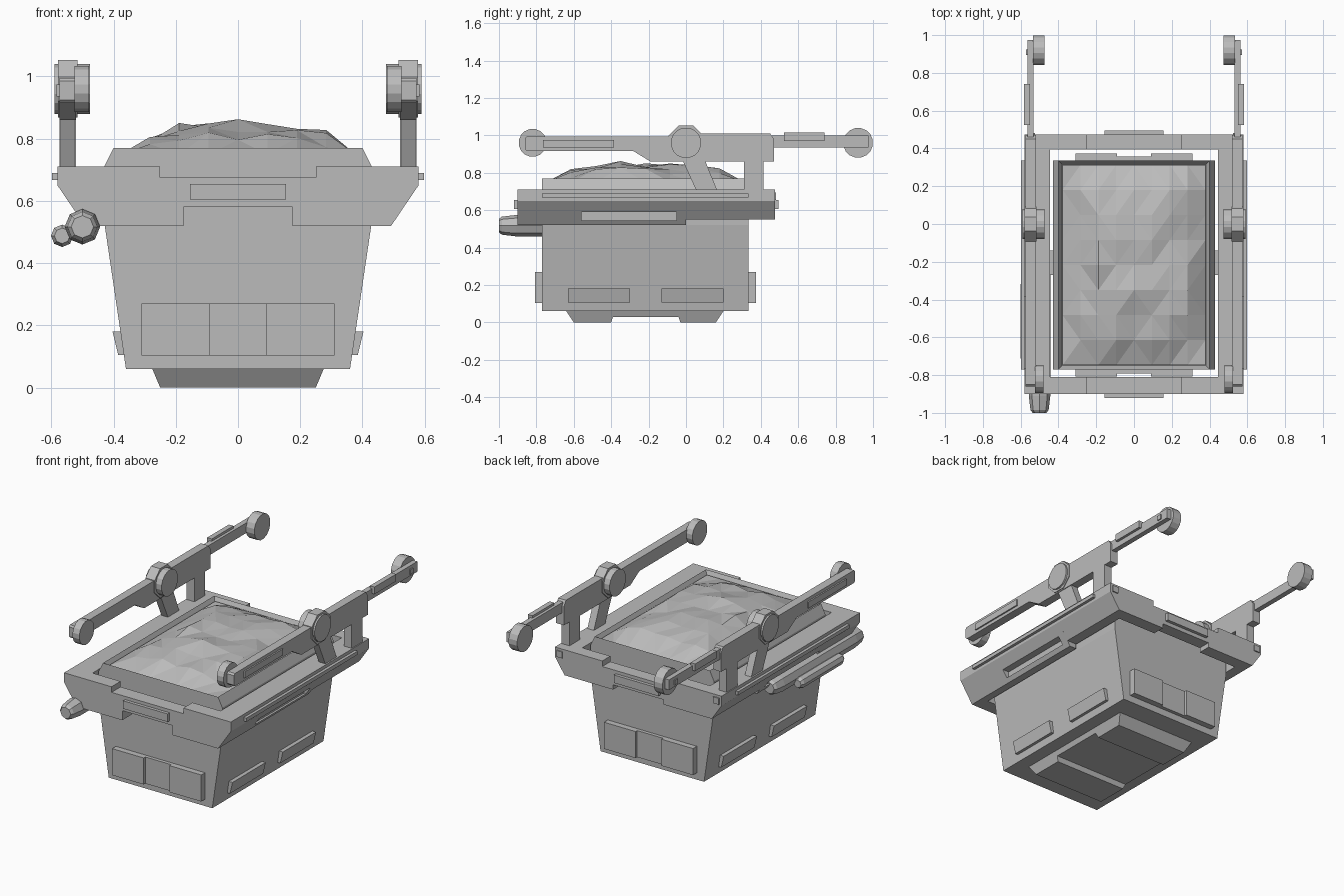
import bpy, bmesh, math, random

if "Cube" in bpy.data.objects:
    bpy.data.objects.remove(bpy.data.objects["Cube"], do_unlink=True)

grey = bpy.data.materials.new("plain_grey")
GREY = (0.5, 0.5, 0.5, 1)
grey.diffuse_color = GREY
grey.use_nodes = True
grey.node_tree.nodes["Principled BSDF"].inputs["Base Color"].default_value = GREY


def finish(name, bm):
    bmesh.ops.recalc_face_normals(bm, faces=bm.faces)
    mesh = bpy.data.meshes.new(name)
    bm.to_mesh(mesh)
    bm.free()
    mesh.materials.append(grey)
    ob = bpy.data.objects.new(name, mesh)
    bpy.context.collection.objects.link(ob)
    return ob


def prism_mesh(pts, axis, a, b):
    """Outline in (x, z) swept along y, or in (y, z) swept along x."""
    place = (lambda p, t: (t, p[0], p[1])) if axis == "x" else (lambda p, t: (p[0], t, p[1]))
    bm = bmesh.new()
    rings = [[bm.verts.new(place(p, t)) for p in pts] for t in (a, b)]
    bm.faces.new(rings[0])
    bm.faces.new(rings[1][::-1])
    n = len(pts)
    for i in range(n):
        j = (i + 1) % n
        bm.faces.new((rings[0][i], rings[0][j], rings[1][j], rings[1][i]))
    return bm


def prism(name, pts, axis, a, b):
    return finish(name, prism_mesh(pts, axis, a, b))


def box(name, x, y, z):
    return prism(name, [(x[0], z[0]), (x[1], z[0]), (x[1], z[1]), (x[0], z[1])], "y", *y)


def flip(pts, s):
    return [(s * x, z) for x, z in pts]


def mirrored(pts):
    return pts + [(-x, z) for x, z in reversed(pts)]


def disc(name, y, z, r, sides, a, b):
    step = math.tau / sides
    ring = [(y + r * math.cos((i + .5) * step), z + r * math.sin((i + .5) * step)) for i in range(sides)]
    return prism(name, ring, "x", a, b)


def pipe(name, x, z, profile, sides=8):
    bm = bmesh.new()
    step = math.tau / sides
    rings = [[bm.verts.new((x + r * math.cos(i * step), y, z + r * math.sin(i * step)))
              for i in range(sides)] for y, r in profile]
    for lo, hi in zip(rings, rings[1:]):
        for i in range(sides):
            j = (i + 1) % sides
            bm.faces.new((lo[i], lo[j], hi[j], hi[i]))
    bm.faces.new(rings[0])
    bm.faces.new(rings[-1])
    return finish(name, bm)


# Tub with a thin lip and a sunken top
bm = prism_mesh(mirrored([(.36, .06), (.428, .52), (.43, .71), (.40, .77)]), "y", -.77, .335)
bmesh.ops.recalc_face_normals(bm, faces=bm.faces)
top = [f for f in bm.faces if f.normal.z > .9]
bmesh.ops.inset_region(bm, faces=top, thickness=.02, use_even_offset=True)
for v in top[0].verts:
    v.co.z -= .04
finish("tub", bm)

# Heaped rubble filling the tub
random.seed(7)
N = 8
bm = bmesh.new()
bmesh.ops.create_grid(bm, x_segments=N, y_segments=N, size=1)
for v in bm.verts:
    u, w = v.co.x, v.co.y
    edge = max(abs(u), abs(w)) > .99
    dome = (1 - abs(u) ** 3.5) * (1 - abs(w) ** 4)
    z = .75 if edge else .755 + .098 * dome + random.uniform(-.028, .012)
    v.co = (.378 * u, -.2175 + .53 * w, z)
for f in bm.faces[:]:
    a, b, c, d = f.verts
    ends = (a, c) if random.random() < .5 else (b, d)
    bmesh.utils.face_split(f, *ends)
rubble = finish("rubble", bm)
if rubble.data.polygons[0].normal.z < 0:
    rubble.data.flip_normals()

# Tapered base with a shallow channel across the middle
bm = prism_mesh([(-.64, .06), (-.6, 0), (-.4, 0), (-.39, .03), (-.04, .03),
                 (-.03, 0), (.16, 0), (.2, .06)], "x", -1, 1)
for v in bm.verts:
    v.co.x *= .25 + .42 * v.co.z
finish("base", bm)

# End bars of the frame, with their plates and the panels on the tub ends
bar = [(.25, .675), (.25, .71), (.58, .71), (.58, .65), (.492, .52), (.175, .52), (.175, .58)]
back_bar = [(.25, .675), (.25, .71), (.58, .71), (.58, .65), (.512, .55), (.175, .55), (.175, .58)]
for end, s, face, thick, wall, outline in (("front", -1, -.9, .09, -.77, bar),
                                           ("back", 1, .475, .08, .335, back_bar)):
    prism(end + "_frame_bar", mirrored(outline), "y", face, face - s * thick)
    box(end + "_frame_plate", (-.155, .155), (face, face + s * .02), (.605, .655))
    for x in (-.2, 0, .2):
        half, depth = (.09, .022) if x == 0 else (.11, .038)
        box(end + "_panel", (x - half, x + half), (wall - s * .01, wall + s * depth), (.103, .27))

rail = [(.445, .71), (.58, .71), (.58, .65), (.492, .52), (.445, .52)]
rail_back = [(.445, .71), (.58, .71), (.58, .65), (.512, .55), (.445, .55)]
arm = [(-.86, .925), (-.85, .915), (-.28, .915), (-.19, .86), (.31, .86), (.31, .71), (.415, .71),
       (.415, .86), (.47, .86), (.47, .98), (.45, 1.01), (.09, 1.01), (-.09, .995), (-.85, .995), (-.86, .985)]
brace = [(-.02, .87), (.053, .71), (.165, .71), (.1, .87)]
tray = [(.35, .105), (.385, .105), (.403, .18), (.36, .18)]

for side, s in (("left", 1), ("right", -1)):
    # Side rail with a slot cut in its sloping underside
    front_rail = prism(side + "_rail_front", flip(rail, s), "y", -.81, 0)
    cutter = box("slot_cutter", sorted((s * .495, s * .65)), (-.56, -.05), (.545, .59))
    mod = front_rail.modifiers.new("slot", "BOOLEAN")
    mod.operation, mod.solver, mod.object = "DIFFERENCE", "EXACT", cutter
    bpy.context.view_layer.objects.active = front_rail
    bpy.ops.object.modifier_apply(modifier=mod.name)
    bpy.data.objects.remove(cutter, do_unlink=True)
    prism(side + "_rail_back", flip(rail_back, s), "y", 0, .395)
    box(side + "_rail_strip", (s * .575, s * .598), (-.77, .335), (.667, .69))
    box(side + "_corner_cap", (s * .525, s * .565), (.47, .482), (.655, .695))
    box(side + "_pin", (s * .42, s * .45), (-.27, -.14), (.6, .66))

    # Trays low on the tub sides
    for y in (-.63, -.13):
        prism(side + "_tray", flip(tray, s), "y", y, y + .33)

    # Arm with post, brace, hub and end rollers
    prism(side + "_arm", arm, "x", s * .52, s * .574)
    prism(side + "_brace", brace, "x", s * .525, s * .57)
    box(side + "_back_arm", (s * .532, s * .565), (.46, .975), (.936, 1.0))
    box(side + "_back_arm_plate", (s * .55, s * .582), (.525, .74), (.97, 1.015))
    box(side + "_front_arm_plate", (s * .57, s * .583), (-.765, -.385), (.935, .975))
    box(side + "_arm_bolt", (s * .56, s * .572), (.895, .925), (.95, .98))
    disc(side + "_hub", 0, .96, .1, 8, s * .515, s * .579)
    disc(side + "_hub_cap", 0, .96, .082, 16, s * .475, s * .59)
    disc(side + "_front_roller", -.82, .96, .075, 16, s * .478, s * .525)
    disc(side + "_back_roller", .92, .96, .08, 16, s * .475, s * .535)

# Two canisters slung under the right rail
pipe("large_canister", -.5, .517, [(-1, .036), (-.985, .048), (-.91, .057), (-.19, .057), (-.125, .048), (-.11, .036)])
pipe("small_canister", -.565, .488, [(-.73, .025), (-.71, .036), (-.32, .036), (-.3, .025)])
